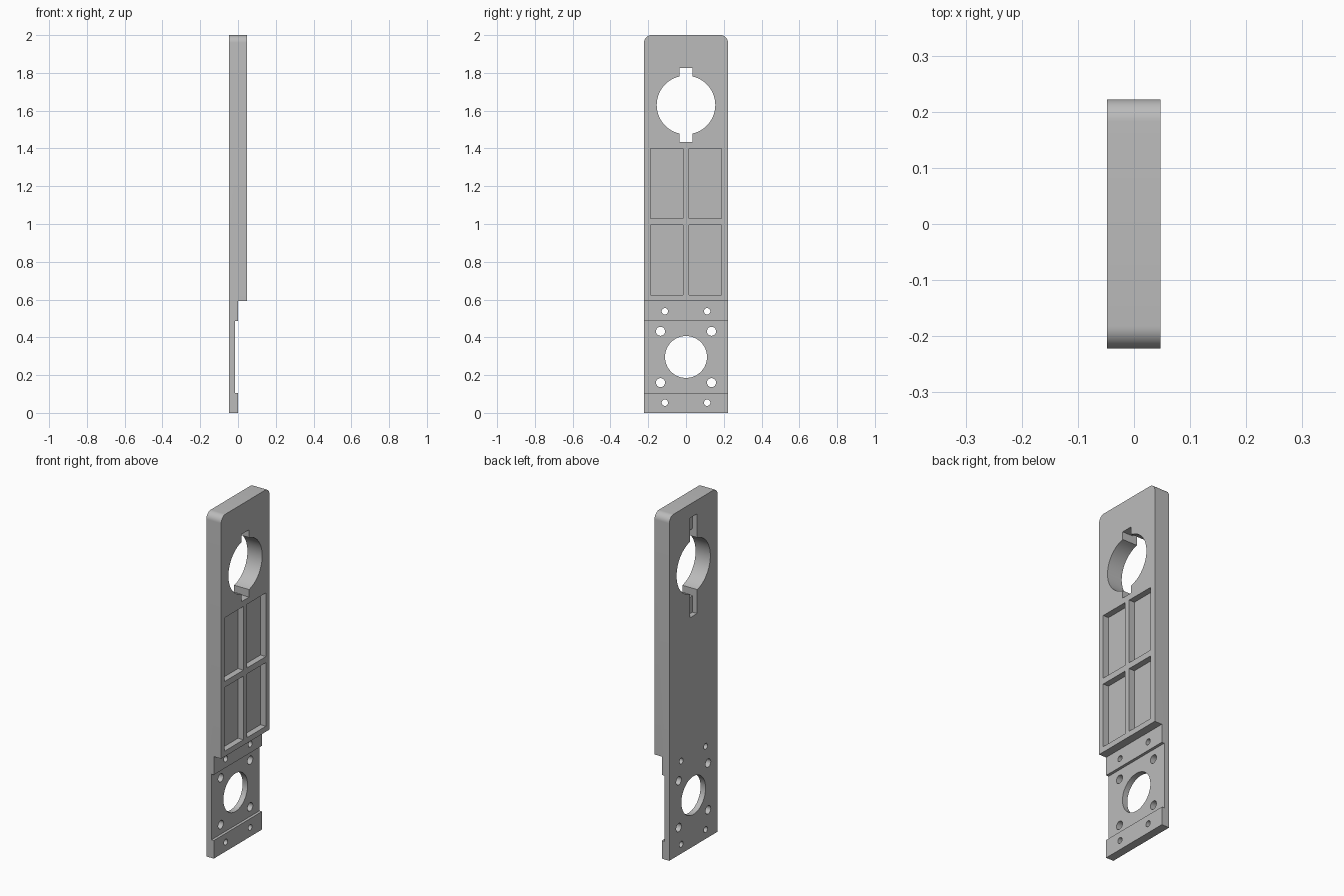
import bpy, bmesh, math
from mathutils import Matrix, Vector

if "Cube" in bpy.data.objects:
    bpy.data.objects.remove(bpy.data.objects["Cube"], do_unlink=True)

BACK, FRONT, HALF = -0.048, 0.047, 0.222

grey = bpy.data.materials.new("plain grey")
grey.use_nodes = True
grey.diffuse_color = (0.5, 0.5, 0.5, 1)
grey.node_tree.nodes["Principled BSDF"].inputs["Base Color"].default_value = (0.5, 0.5, 0.5, 1)


def finish(name, bm):
    bmesh.ops.recalc_face_normals(bm, faces=bm.faces)
    mesh = bpy.data.meshes.new(name)
    bm.to_mesh(mesh)
    bm.free()
    mesh.materials.append(grey)
    obj = bpy.data.objects.new(name, mesh)
    bpy.context.collection.objects.link(obj)
    return obj


def box(bm, x0, x1, y0, y1, z0, z1):
    size = Matrix.Diagonal((x1 - x0, y1 - y0, z1 - z0, 1))
    place = Matrix.Translation(((x0 + x1) / 2, (y0 + y1) / 2, (z0 + z1) / 2))
    bmesh.ops.create_cube(bm, size=1, matrix=place @ size)


def hole(bm, y, z, radius, sides):
    turn = Matrix.Rotation(math.pi / 2, 4, "Y")
    bmesh.ops.create_cone(bm, cap_ends=True, segments=sides, radius1=radius, radius2=radius,
                          depth=0.3, matrix=Matrix.Translation((0, y, z)) @ turn)


def cut(target, name, bm):
    cutter = finish(name, bm)
    cutter.hide_render = True
    mod = target.modifiers.new(name, "BOOLEAN")
    mod.operation, mod.solver, mod.object = "DIFFERENCE", "EXACT", cutter
    bpy.context.view_layer.objects.active = target
    bpy.ops.object.modifier_apply(modifier=name)
    bpy.data.objects.remove(cutter, do_unlink=True)


# Stepped side profile, extruded across the width
profile = [(BACK, 0), (0, 0), (0, 0.105), (-0.016, 0.105), (-0.016, 0.487),
           (0, 0.487), (0, 0.593), (FRONT, 0.593), (FRONT, 2), (BACK, 2)]
bm = bmesh.new()
face = bm.faces.new([bm.verts.new((x, -HALF, z)) for x, z in profile])
side = bmesh.ops.extrude_face_region(bm, geom=[face])["geom"]
bmesh.ops.translate(bm, vec=Vector((0, 2 * HALF, 0)),
                    verts=[v for v in side if isinstance(v, bmesh.types.BMVert)])
# Rounded top corners
corners = [e for e in bm.edges
           if all(v.co.z > 1.99 for v in e.verts)
           and abs(e.verts[0].co.y - e.verts[1].co.y) < 0.001]
bmesh.ops.bevel(bm, geom=corners, offset=0.04, segments=10, profile=0.5, affect="EDGES")
plate = finish("mounting_plate", bm)

# Large keyed opening
bm = bmesh.new()
hole(bm, 0, 1.63, 0.155, 96)
cut(plate, "round_opening", bm)
bm = bmesh.new()
box(bm, -0.2, 0.2, -0.034, 0.034, 1.435, 1.826)
cut(plate, "key_slot", bm)

# Longer shallow groove on the back of the key slot
bm = bmesh.new()
box(bm, -0.2, BACK + 0.03, -0.034, 0.034, 1.34, 1.92)
cut(plate, "back_groove", bm)

# Four shallow pockets
bm = bmesh.new()
for s in (-1, 1):
    y0, y1 = sorted((s * 0.017, s * 0.189))
    for z in (0.625, 1.03):
        box(bm, FRONT - 0.035, 0.2, y0, y1, z, z + 0.37)
cut(plate, "pockets", bm)

# Motor opening and screw holes
bm = bmesh.new()
hole(bm, 0, 0.296, 0.111, 72)
for s in (-1, 1):
    for z in (0.16, 0.432):
        hole(bm, s * 0.135, z, 0.024, 32)
    for z in (0.054, 0.538):
        hole(bm, s * 0.112, z, 0.017, 32)
cut(plate, "lower_holes", bm)

# Smooth round walls, sharp edges
bpy.ops.object.select_all(action="DESELECT")
plate.select_set(True)
bpy.context.view_layer.objects.active = plate
bpy.ops.object.shade_smooth_by_angle(angle=math.radians(30))
